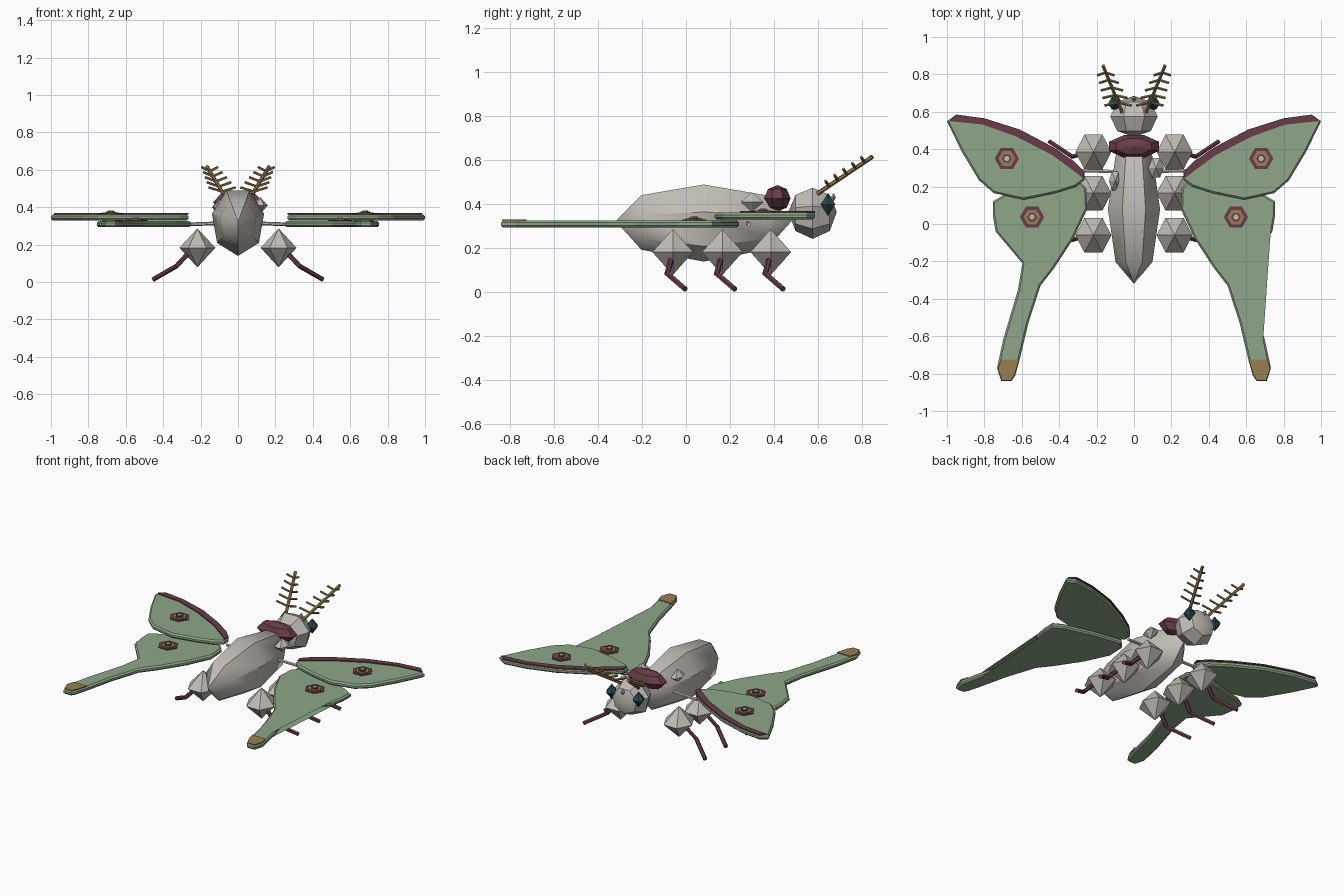
import bpy, bmesh, math
from mathutils import Vector, Matrix

cube = bpy.data.objects.get("Cube")
if cube:
    bpy.data.objects.remove(cube, do_unlink=True)


def material(name, rgb):
    m = bpy.data.materials.new(name)
    m.use_nodes = True
    m.diffuse_color = (*rgb, 1)
    shader = next(n for n in m.node_tree.nodes if n.type == "BSDF_PRINCIPLED")
    shader.inputs["Base Color"].default_value = (*rgb, 1)
    shader.inputs["Roughness"].default_value = 0.8
    return m


FUR = material("pale grey fur", (0.53, 0.50, 0.46))
GREEN = material("soft green", (0.27, 0.39, 0.25))
MAROON = material("maroon", (0.14, 0.048, 0.065))
GOLD = material("dull gold", (0.31, 0.21, 0.08))
TEAL = material("dark teal", (0.02, 0.065, 0.08))


def finish(bm, name, mat, smooth=None):
    bmesh.ops.recalc_face_normals(bm, faces=bm.faces)
    mesh = bpy.data.meshes.new(name)
    bm.to_mesh(mesh)
    bm.free()
    mesh.materials.append(mat)
    ob = bpy.data.objects.new(name, mesh)
    bpy.context.collection.objects.link(ob)
    if smooth:
        bpy.ops.object.select_all(action="DESELECT")
        ob.select_set(True)
        bpy.context.view_layer.objects.active = ob
        bpy.ops.object.shade_smooth_by_angle(angle=math.radians(smooth))
    return ob


def ball(name, mat, centre, radii, sides, rings, axis="Z", turn=0, smooth=None):
    """Low-poly ellipsoid with its poles on the given axis."""
    bm = bmesh.new()
    poles = [bm.verts.new((0, 0, s)) for s in (-1, 1)]
    loops = []
    for r in range(1, rings):
        a = math.pi * r / rings
        loops.append([bm.verts.new((math.sin(a) * math.cos(t), math.sin(a) * math.sin(t), -math.cos(a)))
                      for t in (turn + math.tau * i / sides for i in range(sides))])
    for i in range(sides):
        j = (i + 1) % sides
        bm.faces.new((poles[0], loops[0][i], loops[0][j]))
        bm.faces.new((poles[1], loops[-1][i], loops[-1][j]))
        for a, b in zip(loops, loops[1:]):
            bm.faces.new((a[i], a[j], b[j], b[i]))
    spin = {"Z": Matrix(), "Y": Matrix.Rotation(math.pi / 2, 4, "X"),
            "X": Matrix.Rotation(math.pi / 2, 4, "Y")}[axis]
    bm.transform(Matrix.Translation(centre) @ Matrix.Diagonal((*radii, 1)) @ spin)
    return finish(bm, name, mat, smooth)


def rods(name, mat, paths, radius, sides=6):
    """Straight rods joining the points of each path."""
    bm = bmesh.new()
    for path in paths:
        for a, b in zip(path, path[1:]):
            a, b = Vector(a), Vector(b)
            d = b - a
            place = Matrix.Translation((a + b) / 2) @ d.to_track_quat("Z", "Y").to_matrix().to_4x4()
            bmesh.ops.create_cone(bm, cap_ends=True, segments=sides, radius1=radius, radius2=radius,
                                  depth=d.length + radius * 0.6, matrix=place)
    return finish(bm, name, mat)


def inset(points, amount):
    """Move each outline point inwards along its corner normal."""
    pts = [Vector(p) for p in points]
    area = sum(p.x * q.y - q.x * p.y for p, q in zip(pts, pts[1:] + pts[:1]))
    sign = 1 if area > 0 else -1
    out = []
    for i, p in enumerate(pts):
        u, v = (p - pts[i - 1]).normalized(), (pts[(i + 1) % len(pts)] - p).normalized()
        n = (Vector((-u.y, u.x)) + Vector((-v.y, v.x))).normalized()
        out.append(p + n * sign * amount)
    return out


def slab(name, mat, outline, low, high, side, edge=0):
    """Flat plate with optional chamfered rims; side -1 mirrors it."""
    step = (high - low) * 0.3
    levels = [(low, edge), (low + step, 0), (high - step, 0), (high, edge)] if edge else [(low, 0), (high, 0)]
    bm = bmesh.new()
    loops = [[bm.verts.new((p[0] * side, p[1], z)) for p in inset(outline, e)] for z, e in levels]
    n = len(outline)
    for a, b in zip(loops, loops[1:]):
        for i in range(n):
            j = (i + 1) % n
            bm.faces.new((a[i], a[j], b[j], b[i]))
    caps = [bm.faces.new(loops[0]), bm.faces.new(loops[-1])]
    bmesh.ops.triangulate(bm, faces=caps)
    return finish(bm, name, mat)


# Body, head and collar
DOWN = -math.pi / 2
ball("abdomen", FUR, (0, 0.08, 0.324), (0.143, 0.4, 0.184), 7, 4, "Y", DOWN, 40)
ball("head", FUR, (0, 0.575, 0.365), (0.13, 0.11, 0.122), 7, 4, "Y", DOWN, 40)
ball("collar", MAROON, (0, 0.415, 0.427), (0.144, 0.065, 0.06), 8, 4, "Z", math.pi / 8)
ball("brow_bead", FUR, (0, 0.67, 0.432), (0.013, 0.013, 0.02), 6, 2)
ball("right_shoulder_tuft", FUR, (-0.1, 0.23, 0.40), (0.034, 0.058, 0.045), 6, 2)
ball("left_shoulder_tuft", FUR, (0.118, 0.3, 0.41), (0.042, 0.06, 0.045), 6, 2)

# Wing outlines for the left side
LEADING = [(0.265, 0.28), (0.32, 0.335), (0.43, 0.41), (0.61, 0.505), (0.8, 0.565), (0.95, 0.585), (1, 0.55)]
TRAILING = [(0.92, 0.385), (0.83, 0.235), (0.75, 0.165), (0.59, 0.13), (0.42, 0.165), (0.31, 0.2), (0.265, 0.235)]
HIND = [(0.3, 0.24), (0.255, 0.19), (0.25, 0.08), (0.325, -0.08), (0.43, -0.24), (0.5, -0.33),
        (0.565, -0.53), (0.61, -0.72), (0.635, -0.81), (0.655, -0.84), (0.71, -0.84), (0.732, -0.77),
        (0.7, -0.62), (0.62, -0.35), (0.597, -0.21), (0.74, -0.04), (0.755, 0.05), (0.755, 0.12),
        (0.69, 0.16), (0.5, 0.21)]
TIP = [(0.614, -0.725), (0.712, -0.725), (0.728, -0.775), (0.706, -0.836), (0.657, -0.836), (0.638, -0.805)]
STRIPE = LEADING[:-1] + [(0.985, 0.55)] + [(0.81, 0.532), (0.63, 0.468), (0.44, 0.37), (0.33, 0.29), (0.272, 0.245)]

for side, label in ((1, "left"), (-1, "right")):
    # Wings with stripe, tail tip and eyespots
    slab(label + "_forewing", GREEN, LEADING + TRAILING, 0.33, 0.362, side, 0.01)
    slab(label + "_hindwing", GREEN, HIND, 0.294, 0.326, side, 0.01)
    slab(label + "_forewing_stripe", MAROON, STRIPE, 0.361, 0.369, side)
    slab(label + "_tail_tip", GOLD, TIP, 0.325, 0.331, side)
    for wing, cx, cy, top in (("fore", 0.68, 0.35, 0.362), ("hind", 0.545, 0.037, 0.326)):
        layers = (("rim", MAROON, 0.065), ("ring", GOLD, 0.045), ("iris", MAROON, 0.026), ("pupil", FUR, 0.015))
        for k, (part, mat, r) in enumerate(layers):
            hexagon = [(cx + r * math.cos(i * math.pi / 3), cy + r * math.sin(i * math.pi / 3)) for i in range(6)]
            slab(f"{label}_{wing}wing_spot_{part}", mat, hexagon, top - 0.001, top + 0.005 * (k + 1), side)
    rods(label + "_wing_hinge", FUR, [[(side * 0.08, 0.28, 0.315), (side * 0.28, 0.285, 0.308)]], 0.01)

    # Hips and bent legs
    for place, y in (("rear", -0.06), ("middle", 0.165), ("front", 0.385)):
        ball(f"{label}_{place}_hip", FUR, (side * 0.217, y, 0.183), (0.096, 0.107, 0.104), 6, 2)
        path = [(side * 0.26, y - 0.005, 0.16), (side * 0.33, y - 0.025, 0.085), (side * 0.45, y + 0.055, 0.016)]
        rods(f"{label}_{place}_leg", MAROON, [path], 0.013)

    # Eyes
    ball(label + "_eye", TEAL, (side * 0.1, 0.645, 0.4), (0.038, 0.038, 0.052), 6, 2)

    # Feathered antennae
    base, tip = Vector((side * 0.065, 0.6, 0.45)), Vector((side * 0.165, 0.845, 0.615))
    rods(label + "_antenna", GOLD, [[base, tip]], 0.01)
    barbs = []
    for k in range(5):
        root = base.lerp(tip, 0.2 + 0.165 * k)
        reach = 0.07 - 0.007 * k
        barbs += [[root, root + Vector((s * reach, -0.015, 0.022))] for s in (-1, 1)]
    rods(label + "_antenna_barbs", GOLD, barbs, 0.007, 5)
